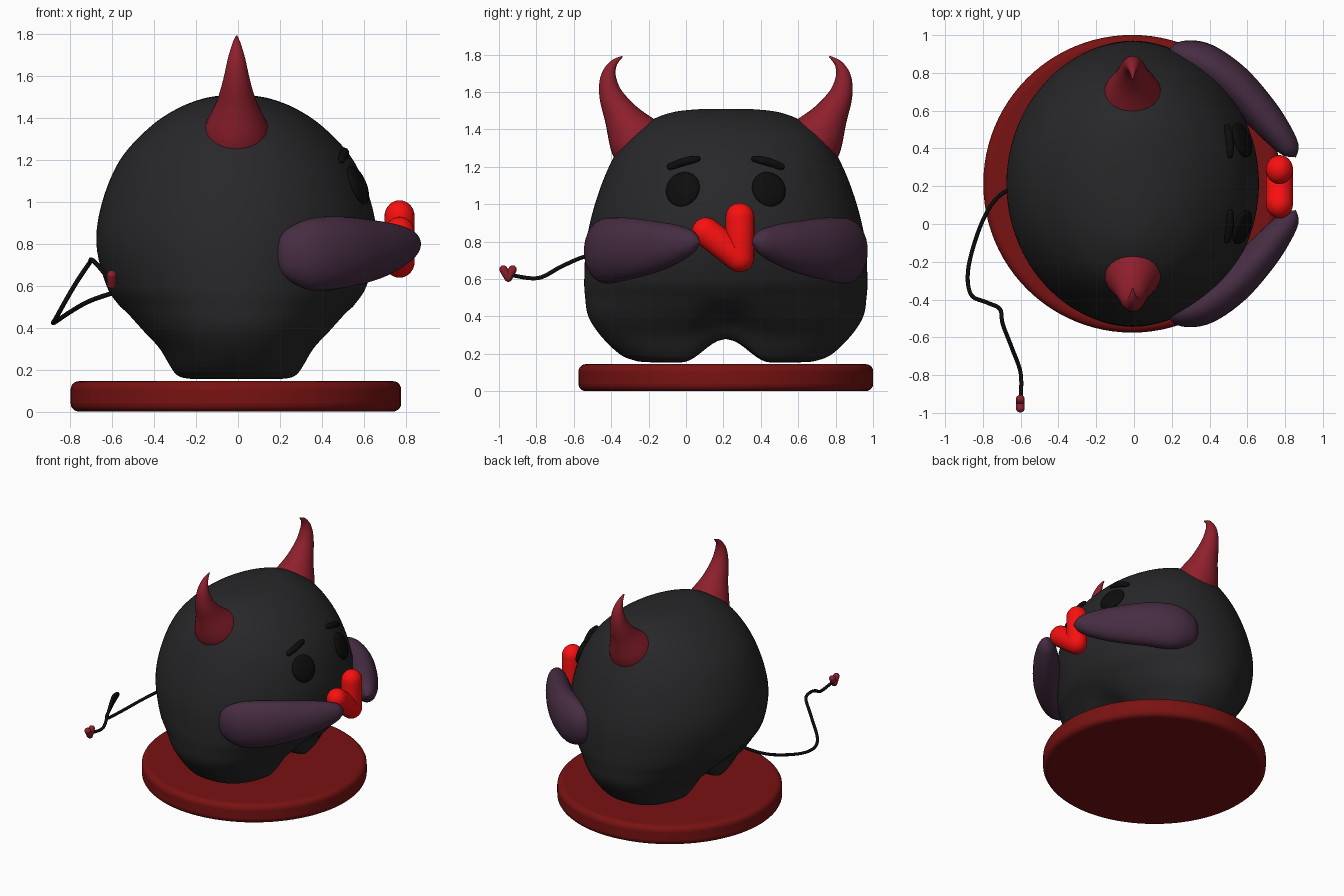
import bpy, bmesh, math
from mathutils import Vector

if "Cube" in bpy.data.objects:
    bpy.data.objects.remove(bpy.data.objects["Cube"])

CY = 0.213   # symmetry plane of the figure (it looks towards +x)


def material(name, rgb):
    m = bpy.data.materials.new(name)
    m.diffuse_color = (*rgb, 1)
    m.use_nodes = True
    m.node_tree.nodes["Principled BSDF"].inputs["Base Color"].default_value = m.diffuse_color
    return m


DARK = material("charcoal", (0.021, 0.020, 0.022))
BLACK = material("black", (0.004, 0.004, 0.004))
PURPLE = material("purple", (0.062, 0.026, 0.055))
HORN = material("crimson", (0.27, 0.014, 0.025))
RED = material("bright_red", (0.95, 0.005, 0.005))
BASE = material("deep_red", (0.19, 0.006, 0.006))


def smooth_rows(rows, steps=5):
    """Catmull-Rom interpolation of rows of numbers."""
    out = []
    for i in range(len(rows) - 1):
        p0, p1 = rows[max(i - 1, 0)], rows[i]
        p2, p3 = rows[i + 1], rows[min(i + 2, len(rows) - 1)]
        for s in range(steps):
            t = s / steps
            out.append([0.5 * (2*b + (c - a)*t + (2*a - 5*b + 4*c - d)*t*t + (3*b - a - 3*c + d)*t**3)
                        for a, b, c, d in zip(p0, p1, p2, p3)])
    out.append(list(rows[-1]))
    return out


def loft(name, rings, mat):
    """Skin a list of equal-sized point rings and close both ends."""
    bm = bmesh.new()
    loops = [[bm.verts.new(p) for p in ring] for ring in rings]
    n = len(loops[0])
    for a, b in zip(loops, loops[1:]):
        for i in range(n):
            bm.faces.new((a[i], a[(i + 1) % n], b[(i + 1) % n], b[i]))
    bm.faces.new(loops[0])
    bm.faces.new(loops[-1])
    bmesh.ops.remove_doubles(bm, verts=bm.verts, dist=1e-5)
    bmesh.ops.recalc_face_normals(bm, faces=bm.faces)
    me = bpy.data.meshes.new(name)
    bm.to_mesh(me)
    bm.free()
    me.shade_smooth()
    me.materials.append(mat)
    ob = bpy.data.objects.new(name, me)
    bpy.context.collection.objects.link(ob)
    return ob


def sweep(name, rows, side, mat, steps=5, n=28):
    """Rows are x, y, z, radius across the side vector, radius along it."""
    rows = smooth_rows(rows, steps)
    pts = [Vector(r[:3]) for r in rows]
    side = Vector(side)
    rings = []
    for i, r in enumerate(rows):
        tan = pts[min(i + 1, len(pts) - 1)] - pts[max(i - 1, 0)]
        across = tan.cross(side).normalized()
        ra, rs = max(r[3], 5e-4), max(r[4], 5e-4)
        rings.append([pts[i] + across * ra * math.cos(a) + side * rs * math.sin(a)
                      for a in (2 * math.pi * k / n for k in range(n))])
    return loft(name, rings, mat)


def capsule(name, a, b, r, rx, mat):
    """Rounded bar in the yz plane, flattened to rx along x."""
    a, b = Vector(a), Vector(b)
    d = (b - a).normalized()
    rows = []
    for k in range(8):
        t = math.pi / 2 * k / 7
        rows.append((*(a - d * r * math.cos(t)), r * math.sin(t), rx * math.sin(t)))
    for k in range(8):
        t = math.pi / 2 * k / 7
        rows.append((*(b + d * r * math.sin(t)), r * math.cos(t), rx * math.cos(t)))
    return sweep(name, rows, (1, 0, 0), mat, steps=1, n=24)


# Base disc
bpy.ops.mesh.primitive_cylinder_add(vertices=96, radius=0.788, depth=0.145,
                                    location=(-0.01, CY, 0.0725))
base = bpy.context.object
base.name = "base_disc"
base.data.materials.append(BASE)
bev = base.modifiers.new("round_rim", "BEVEL")
bev.width, bev.segments = 0.04, 5
bpy.ops.object.shade_smooth_by_angle(angle=math.radians(40))

# Body: z, half depth (x), half width (y), squareness
profile = [(0.155, 0.0, 0.0, 2.6), (0.155, 0.11, 0.21, 2.6), (0.155, 0.22, 0.41, 2.6),
           (0.165, 0.285, 0.49, 2.6), (0.20, 0.32, 0.57, 2.5), (0.30, 0.38, 0.672, 2.3),
           (0.40, 0.475, 0.735, 2.1), (0.50, 0.555, 0.752, 2), (0.60, 0.62, 0.757, 2),
           (0.80, 0.668, 0.745, 2), (1.0, 0.64, 0.70, 2), (1.2, 0.555, 0.625, 2),
           (1.35, 0.42, 0.535, 2), (1.44, 0.29, 0.415, 2), (1.49, 0.165, 0.29, 2),
           (1.508, 0.06, 0.14, 2), (1.51, 0.0, 0.0, 2)]
rings = []
for z, hx, hy, n in smooth_rows(profile, 6):
    ring = []
    for k in range(96):
        c, s = math.cos(2 * math.pi * k / 96), math.sin(2 * math.pi * k / 96)
        x = hx * math.copysign(abs(c) ** (2 / n), c)
        y = hy * math.copysign(abs(s) ** (2 / n), s)
        # arch between the two feet
        lift = 0.125 * math.cos(math.pi / 2 * min(abs(y) / 0.24, 1)) ** 2
        ring.append((x - 0.007, y + CY, z + lift * min(1, max(0, (0.5 - z) / 0.345))))
    rings.append(ring)
loft("body", rings, DARK)

arm_rows = [(.185, .70, .75, 0, 0), (.20, .698, .75, .04, .08), (.26, .682, .75, .08, .137),
            (.37, .64, .75, .105, .175), (.52, .535, .76, .105, .168), (.66, .39, .77, .095, .14),
            (.76, .27, .785, .078, .105), (.83, .18, .797, .05, .06), (.857, .14, .80, 0, 0)]
horn_rows = [(.43, 1.29, .165), (.485, 1.355, .15), (.56, 1.475, .095), (.615, 1.585, .063),
             (.628, 1.68, .042), (.602, 1.75, .021), (.553, 1.79, .004)]
brow_rows = [(.492, .315, 1.195, 0), (.494, .30, 1.20, .017), (.507, .22, 1.228, .022),
             (.508, .15, 1.242, .016), (.508, .135, 1.245, 0)]

for sgn, tag in ((-1, "right"), (1, "left")):
    # Arm
    sweep("arm_" + tag, [(x, CY + sgn * y, z, a, b) for x, y, z, a, b in arm_rows],
          (0, 0, 1), PURPLE)
    # Horn
    sweep("horn_" + tag, [(-0.007, CY + sgn * y, z, r, r) for y, z, r in horn_rows],
          (1, 0, 0), HORN)
    # Brow
    sweep("brow_" + tag, [(x, CY + sgn * y, z, r, r) for x, y, z, r in brow_rows],
          (1, 0, 0), BLACK, n=16)
    # Eye, laid flat on the face
    bpy.ops.mesh.primitive_uv_sphere_add(segments=32, ring_count=16, radius=1,
                                         location=(0.572, CY + sgn * 0.23, 1.08))
    eye = bpy.context.object
    eye.name = "eye_" + tag
    eye.scale = (0.03, 0.094, 0.098)
    eye.rotation_euler = (0, math.radians(-22), sgn * math.radians(19))
    eye.data.materials.append(BLACK)
    eye.data.shade_smooth()

# Heart held between the hands: two merged lobes
capsule("heart_lobe_tall", (.77, .288, .715), (.77, .288, .93), .077, .072, RED)
capsule("heart_lobe_low", (.77, .283, .715), (.77, .108, .852), .077, .072, RED)

# Tail
path = [(-.55, .21, .58), (-.70, .16, .53), (-.80, .02, .475), (-.875, -.22, .425),
        (-.865, -.37, .45), (-.78, -.415, .60), (-.71, -.45, .705), (-.695, -.53, .722),
        (-.645, -.66, .67), (-.60, -.79, .605), (-.60, -.93, .62)]
cu = bpy.data.curves.new("tail", "CURVE")
cu.dimensions = "3D"
cu.bevel_depth, cu.bevel_resolution, cu.use_fill_caps = 0.011, 4, True
pts = smooth_rows(path, 6)
sp = cu.splines.new("POLY")
sp.points.add(len(pts) - 1)
for p, co in zip(sp.points, pts):
    p.co = (*co, 1)
cu.materials.append(BLACK)
bpy.context.collection.objects.link(bpy.data.objects.new("tail", cu))

# Heart-shaped tail tip
capsule("tail_tip_a", (-.602, -.95, .607), (-.602, -.976, .651), .022, .023, HORN)
capsule("tail_tip_b", (-.602, -.95, .607), (-.602, -.927, .651), .022, .023, HORN)
